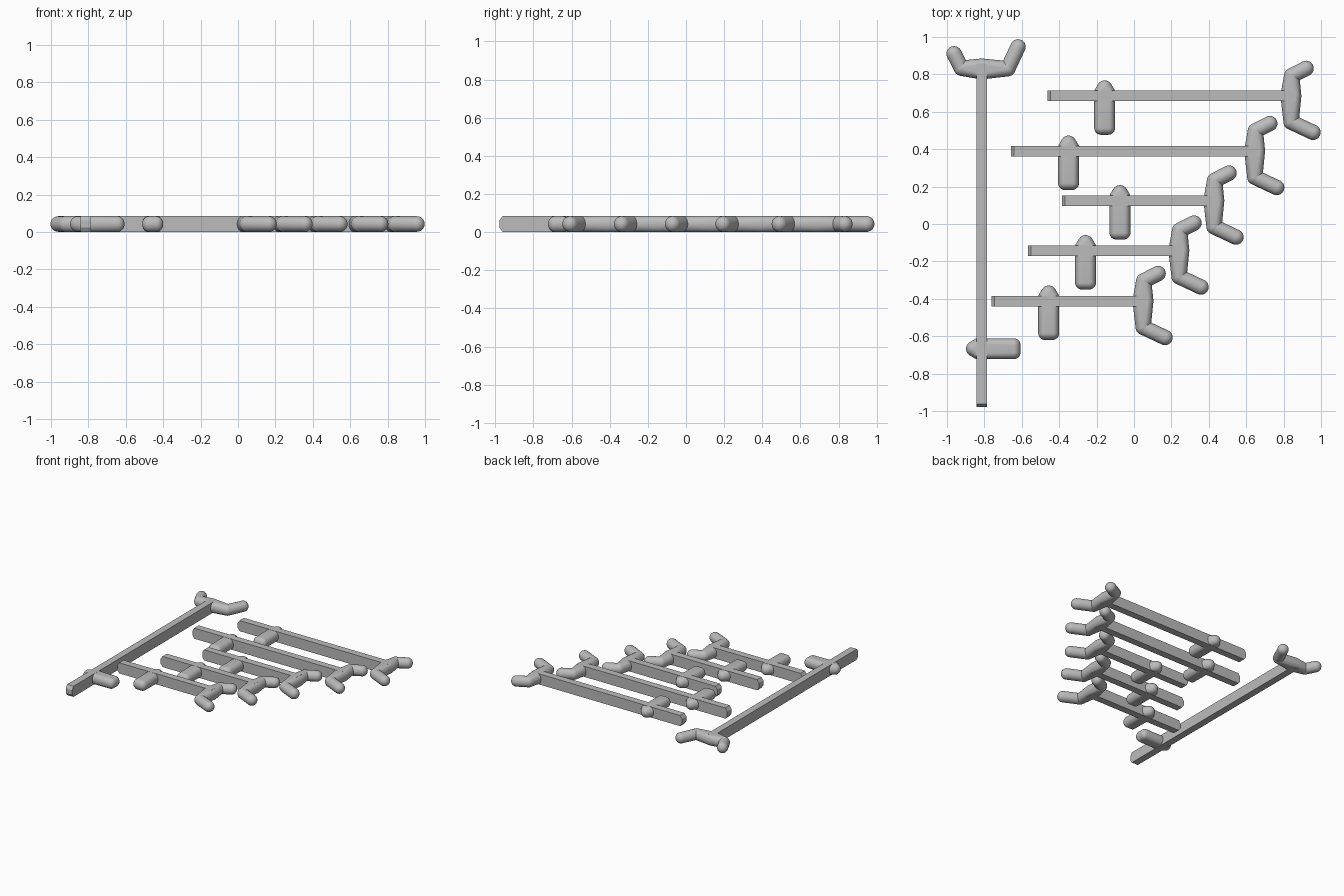
import bpy, bmesh, math
from mathutils import Vector, Matrix

cube = bpy.data.objects.get("Cube")
if cube:
    bpy.data.objects.remove(cube, do_unlink=True)

grey = bpy.data.materials.new("plain grey")
grey.use_nodes = True
tone = (0.5, 0.5, 0.5, 1)
grey.diffuse_color = tone
grey.node_tree.nodes["Principled BSDF"].inputs["Base Color"].default_value = tone

MID = 0.0425   # half of the common thickness


def blob(bm, balls, half_height):
    """Add the convex hull of flattened balls: (x, y, horizontal radius)."""
    verts = []
    for x, y, r in balls:
        for j in range(13):
            lat = math.pi * (j / 12 - 0.5)
            ring = 1 if j in (0, 12) else 24
            for i in range(ring):
                a = math.tau * i / ring
                verts.append(bm.verts.new((x + r * math.cos(lat) * math.cos(a),
                                           y + r * math.cos(lat) * math.sin(a),
                                           MID + half_height * math.sin(lat))))
    hull = bmesh.ops.convex_hull(bm, input=verts)
    loose = {g for g in hull["geom_interior"] + hull["geom_unused"]
             if isinstance(g, bmesh.types.BMVert)}
    bmesh.ops.delete(bm, geom=list(loose), context="VERTS")


def finish(name, bm, place, smooth):
    bmesh.ops.recalc_face_normals(bm, faces=bm.faces)
    mesh = bpy.data.meshes.new(name)
    bm.to_mesh(mesh)
    bm.free()
    mesh.materials.append(grey)
    obj = bpy.data.objects.new(name, mesh)
    obj.matrix_world = place
    bpy.context.collection.objects.link(obj)
    if smooth:
        bpy.ops.object.select_all(action="DESELECT")
        obj.select_set(True)
        bpy.context.view_layer.objects.active = obj
        bpy.ops.object.shade_smooth_by_angle(angle=math.radians(35))


def bar(name, place, start, end):
    # Straight bar with chamfered free end, extruded from its side profile
    bm = bmesh.new()
    top, cx, cz, half = 2 * MID, 0.016, 0.024, 0.028
    profile = [(start + cx, 0), (end, 0), (end, top), (start + cx, top),
               (start, top - cz), (start, cz)]
    face = bm.faces.new([bm.verts.new((x, -half, z)) for x, z in profile])
    out = bmesh.ops.extrude_face_region(bm, geom=[face])
    bmesh.ops.translate(bm, vec=Vector((0, 2 * half, 0)),
                        verts=[v for v in out["geom"] if isinstance(v, bmesh.types.BMVert)])
    finish(name, bm, place, False)


def grip(name, place, x):
    # Flattened rounded crosspiece, longer on one side of the bar
    bm = bmesh.new()
    blob(bm, [(x - 0.026, 0.02, 0.03), (x + 0.026, 0.02, 0.03), (x, 0.042, 0.041),
              (x - 0.02, -0.172, 0.036), (x + 0.02, -0.172, 0.036)], MID - 0.001)
    finish(name, bm, place, True)


def fork(name, place):
    # Swollen crosspiece with two splayed round prongs
    bm = bmesh.new()
    upper, lower = (0.006, 0.108, 0.041), (0.003, -0.14, 0.041)
    blob(bm, [upper, lower, (-0.024, 0, 0.03), (0.028, 0, 0.03)], MID)
    blob(bm, [upper, (0.083, 0.147, 0.041)], MID - 0.001)
    blob(bm, [lower, (0.12, -0.195, 0.041)], MID - 0.001)
    finish(name, bm, place, True)


# Each tool: name, head x, head y, turn, bar length behind head, grip distance
tools = [
    ("first", 0.837, 0.685, 0, 1.30, 0.994),
    ("second", 0.643, 0.39, 0, 1.30, 0.993),
    ("third", 0.425, 0.125, 0, 0.81, 0.50),
    ("fourth", 0.238, -0.142, 0, 0.806, 0.497),
    ("fifth", 0.046, -0.412, 0, 0.809, 0.502),
    ("long", -0.815, 0.827, 90, 1.805, 1.494),
]
for name, x, y, turn, length, grip_at in tools:
    place = Matrix.Translation((x, y, 0)) @ Matrix.Rotation(math.radians(turn), 4, "Z")
    bar(name + "_bar", place, -length, 0.03)
    grip(name + "_grip", place, -grip_at)
    fork(name + "_fork", place)
